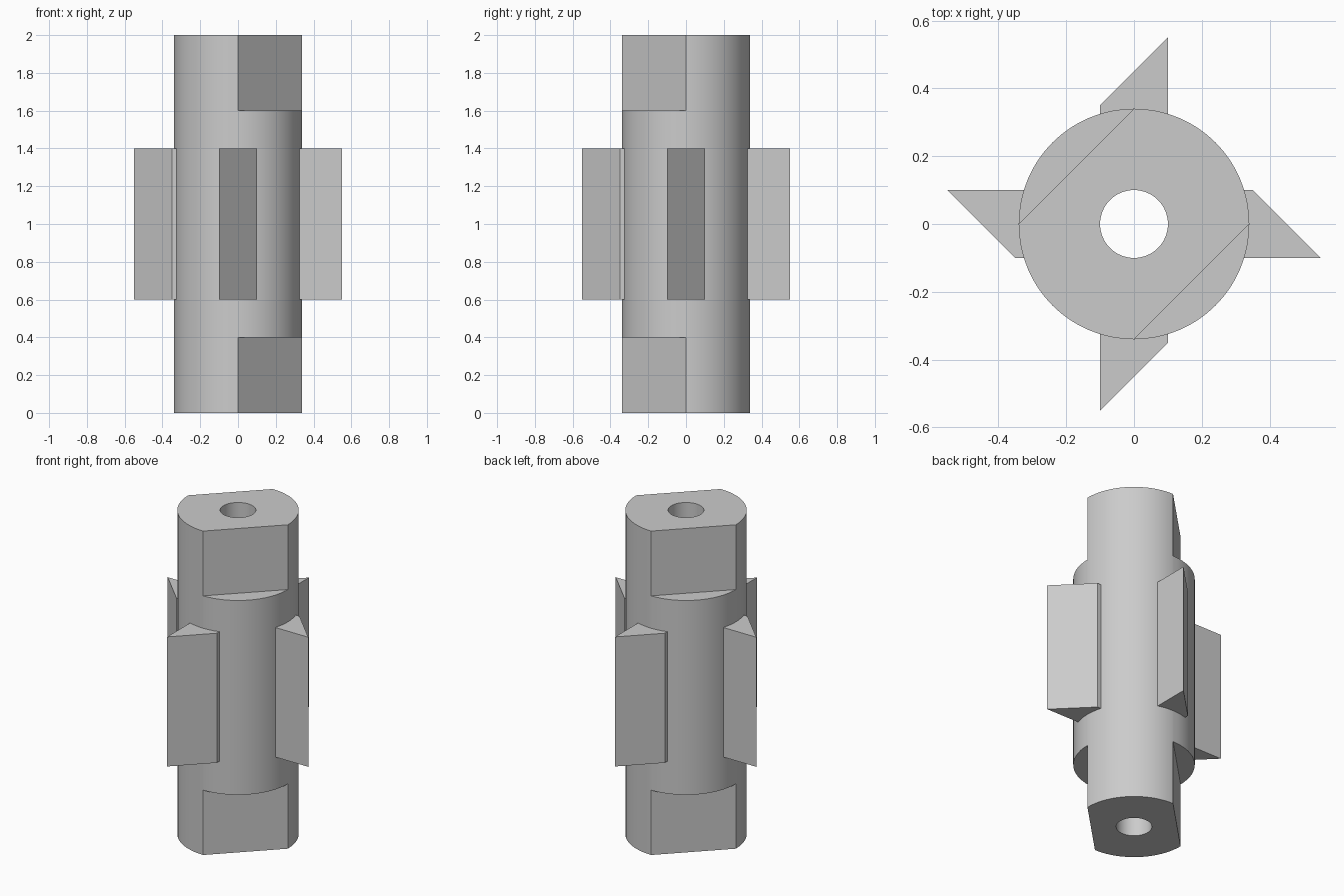
import bpy
import bmesh
from math import pi, sqrt
from mathutils import Matrix, Vector

RADIUS, BORE, HEIGHT = 0.34, 0.10, 2.0

if "Cube" in bpy.data.objects:
    bpy.data.objects.remove(bpy.data.objects["Cube"], do_unlink=True)

grey = bpy.data.materials.new("plain grey")
grey.use_nodes = True
grey.diffuse_color = (0.6, 0.6, 0.6, 1)
grey.node_tree.nodes["Principled BSDF"].inputs["Base Color"].default_value = grey.diffuse_color


def make_object(name, bm):
    bmesh.ops.recalc_face_normals(bm, faces=bm.faces)
    mesh = bpy.data.meshes.new(name)
    bm.to_mesh(mesh)
    bm.free()
    mesh.materials.append(grey)
    obj = bpy.data.objects.new(name, mesh)
    bpy.context.collection.objects.link(obj)
    return obj


def cylinder(name, radius, height):
    bm = bmesh.new()
    bmesh.ops.create_cone(bm, cap_ends=True, segments=64, radius1=radius, radius2=radius,
                          depth=height, matrix=Matrix.Translation((0, 0, HEIGHT / 2)))
    return make_object(name, bm)


def prism(name, outline, z0, z1, turn=0):
    bm = bmesh.new()
    face = bm.faces.new([bm.verts.new((x, y, z0)) for x, y in outline])
    side = bmesh.ops.extrude_face_region(bm, geom=[face])["geom"]
    top = [v for v in side if isinstance(v, bmesh.types.BMVert)]
    bmesh.ops.translate(bm, verts=top, vec=Vector((0, 0, z1 - z0)))
    bmesh.ops.rotate(bm, verts=bm.verts, cent=(0, 0, 0), matrix=Matrix.Rotation(turn, 3, "Z"))
    return make_object(name, bm)


# Shaft with a through bore and a pair of wrench flats at each end
shaft = cylinder("shaft", RADIUS, HEIGHT)
cutters = [cylinder("bore_cutter", BORE, HEIGHT + 0.2)]
d = RADIUS / sqrt(2)
block = [(d, -0.5), (0.6, -0.5), (0.6, 0.5), (d, 0.5)]
for turn in (-pi / 4, 3 * pi / 4):
    for z0, z1 in ((-0.1, 0.4), (1.6, 2.1)):
        cutters.append(prism("flat_cutter", block, z0, z1, turn))

bpy.context.view_layer.objects.active = shaft
for cutter in cutters:
    cutter.hide_render = True
    mod = shaft.modifiers.new("cut", "BOOLEAN")
    mod.operation, mod.solver, mod.object = "DIFFERENCE", "EXACT", cutter
    bpy.ops.object.modifier_apply(modifier=mod.name)
    bpy.data.objects.remove(cutter, do_unlink=True)

bpy.ops.object.select_all(action="DESELECT")
shaft.select_set(True)
bpy.ops.object.shade_smooth_by_angle(angle=pi / 6)

# Four slanted fins around the middle
fin = [(-0.1, -0.3), (-0.1, -0.55), (0.1, -0.35), (0.1, -0.3)]
for i, side in enumerate(("front", "left", "back", "right")):
    prism(side + "_fin", fin, 0.6, 1.4, i * pi / 2)
